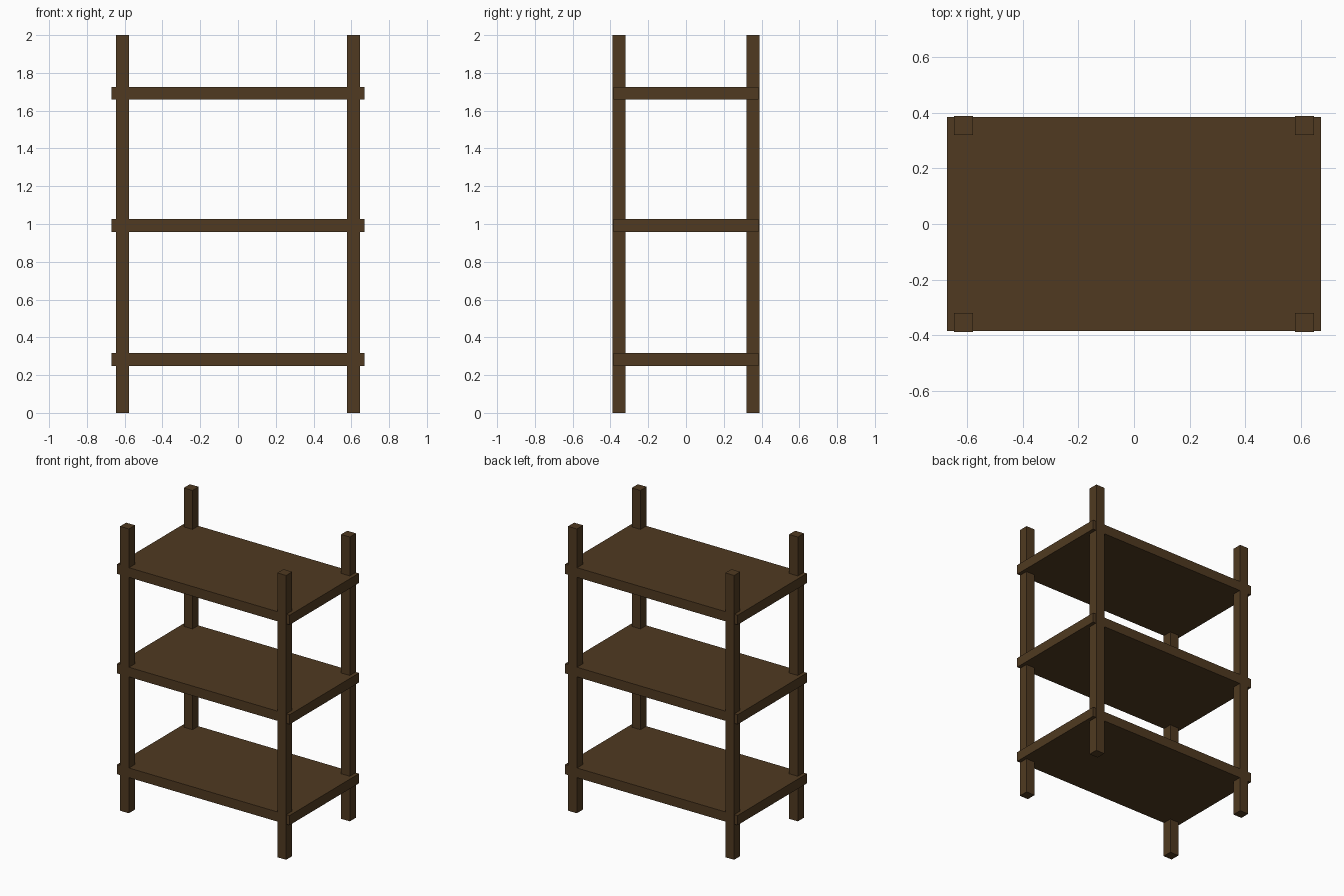
import bpy
import bmesh
from mathutils import Matrix, Vector

old = bpy.data.objects.get("Cube")
if old:
    bpy.data.objects.remove(old, do_unlink=True)

# Dark brown wood
WOOD = (0.08, 0.042, 0.015, 1.0)
wood = bpy.data.materials.new("dark_wood")
wood.use_nodes = True
wood.diffuse_color = WOOD
bsdf = wood.node_tree.nodes["Principled BSDF"]
bsdf.inputs["Base Color"].default_value = WOOD
bsdf.inputs["Roughness"].default_value = 0.8


def box(name, centre, size):
    bm = bmesh.new()
    matrix = Matrix.Translation(Vector(centre)) @ Matrix.Diagonal((*size, 1.0))
    bmesh.ops.create_cube(bm, size=1.0, matrix=matrix)
    mesh = bpy.data.meshes.new(name)
    bm.to_mesh(mesh)
    bm.free()
    mesh.materials.append(wood)
    obj = bpy.data.objects.new(name, mesh)
    bpy.context.collection.objects.link(obj)
    return obj


HEIGHT = 2.0
THICK = 0.068
POST_X, POST_Y = 0.612, 0.354

# Four square corner posts
for side, sx in (("left", 1), ("right", -1)):
    for end, sy in (("front", -1), ("back", 1)):
        box(f"{end}_{side}_post", (sx * POST_X, sy * POST_Y, HEIGHT / 2),
            (THICK, THICK, HEIGHT))

# Three shelf boards, slightly inside the post faces front and back
for name, z in (("lower", 0.283), ("middle", 0.992), ("upper", 1.692)):
    box(f"{name}_shelf", (0, 0, z), (1.342, 0.77, THICK))
